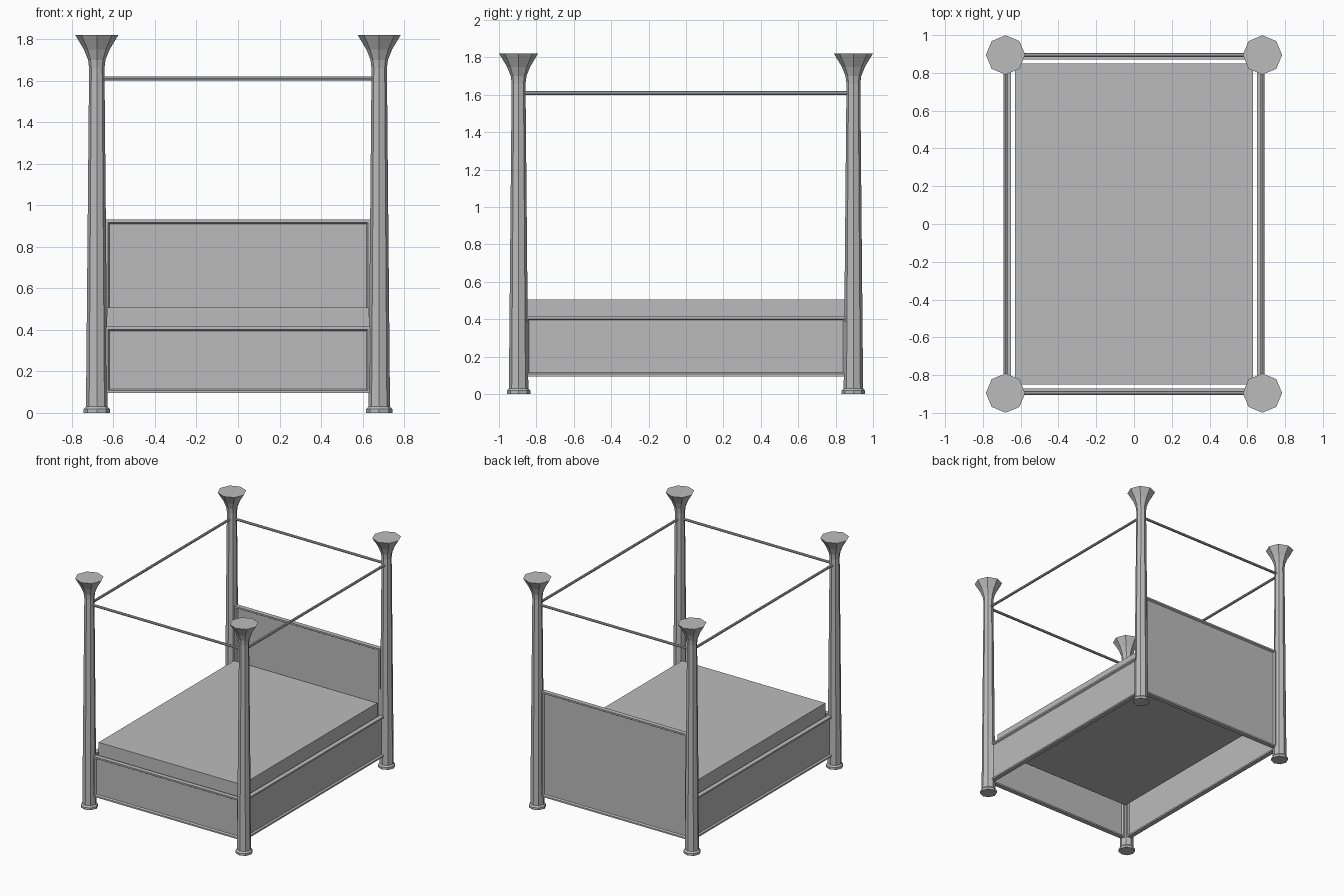
import bpy, bmesh, math
from mathutils import Matrix

if "Cube" in bpy.data.objects:
    bpy.data.objects.remove(bpy.data.objects["Cube"], do_unlink=True)

# Single plain grey finish
grey = bpy.data.materials.new("plain_grey")
grey.use_nodes = True
grey.diffuse_color = (0.5, 0.5, 0.5, 1)
grey.node_tree.nodes["Principled BSDF"].inputs["Base Color"].default_value = grey.diffuse_color

POST_X, POST_Y = 0.68, 0.895


def finish(name, bm):
    bmesh.ops.recalc_face_normals(bm, faces=bm.faces)
    mesh = bpy.data.meshes.new(name)
    bm.to_mesh(mesh)
    bm.free()
    mesh.materials.append(grey)
    obj = bpy.data.objects.new(name, mesh)
    bpy.context.collection.objects.link(obj)
    return obj


def box(lo, hi):
    bm = bmesh.new()
    bmesh.ops.create_cube(bm, size=1)
    for v in bm.verts:
        v.co = [(a + b) / 2 + c * (b - a) for a, b, c in zip(lo, hi, v.co)]
    return bm


def post(name, x, y):
    """Eight-sided tapered post with a foot and a flared top."""
    profile = [(0.063, 0), (0.063, 0.018), (0.052, 0.03), (0.037, 1.66),
               (0.042, 1.7), (0.062, 1.75), (0.104, 1.82)]
    bm = bmesh.new()
    rings = []
    for r, z in profile:
        angles = [math.tau * i / 8 for i in range(8)]
        rings.append([bm.verts.new((x + r * math.cos(a), y + r * math.sin(a), z)) for a in angles])
    for low, high in zip(rings, rings[1:]):
        for i in range(8):
            j = (i + 1) % 8
            bm.faces.new((low[i], low[j], high[j], high[i]))
    bm.faces.new(rings[0][::-1])
    bm.faces.new(rings[-1])
    finish(name, bm)


def framed_board(name, lo, hi, axis):
    """Board with a raised frame and bevelled sunken panel on both broad sides."""
    bm = box(lo, hi)
    bm.normal_update()
    broad = [f for f in bm.faces if abs(f.normal[axis]) > 0.9]
    bmesh.ops.inset_individual(bm, faces=broad, thickness=0.018)
    bmesh.ops.inset_individual(bm, faces=broad, thickness=0.01, depth=-0.012)
    finish(name, bm)


def rod(name, centre, length, axis):
    bm = bmesh.new()
    bmesh.ops.create_cone(bm, cap_ends=True, segments=8, radius1=0.01, radius2=0.01, depth=length)
    turn = Matrix.Rotation(math.pi / 2, 4, "Y" if axis == 0 else "X")
    bm.transform(Matrix.Translation(centre) @ turn)
    finish(name, bm)


# Posts, side boards and canopy rods
for side, sx in (("left", 1), ("right", -1)):
    for end, sy in (("front", -1), ("back", 1)):
        post(f"{end}_{side}_post", sx * POST_X, sy * POST_Y)
    xs = sorted((sx * 0.65, sx * 0.686))
    framed_board(f"{side}_side_board", (xs[0], -0.86, 0.095), (xs[1], 0.86, 0.415), 0)
    rod(f"{side}_canopy_rod", (sx * POST_X, 0, 1.61), 1.76, 1)

# Footboard, headboard and end rods
for name, sy, top in (("footboard", -1, 0.415), ("headboard", 1, 0.93)):
    ys = sorted((sy * 0.87, sy * 0.906))
    framed_board(name, (-0.638, ys[0], 0.095), (0.638, ys[1], top), 1)
    rod(f"{name}_canopy_rod", (0, sy * POST_Y, 1.61), 1.33, 0)

# Mattress
finish("mattress", box((-0.63, -0.85, 0.36), (0.63, 0.85, 0.507)))
